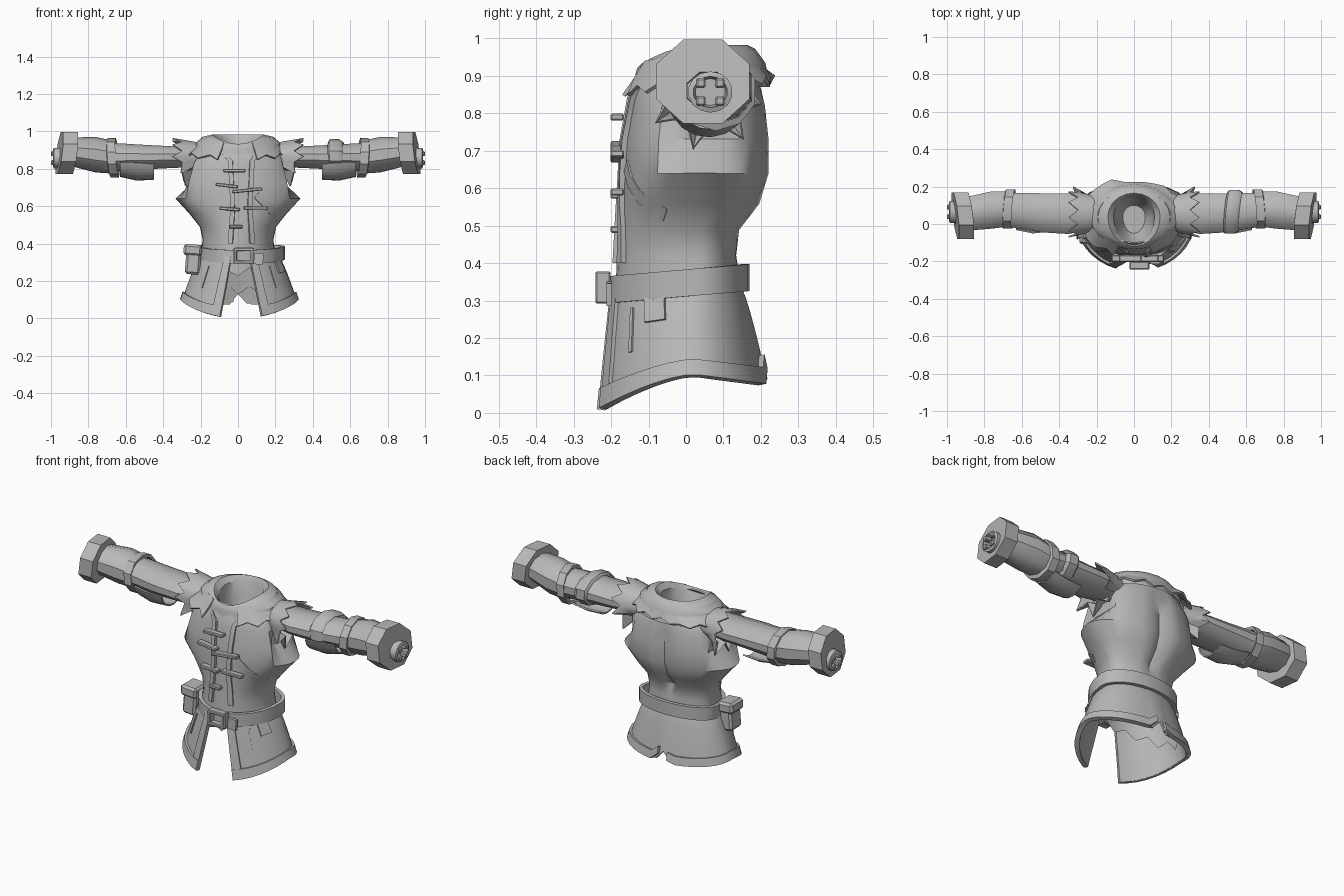
import bpy, bmesh, math, random
from math import sin, cos, pi, asin

random.seed(4)
old = bpy.data.objects.get("Cube")
if old:
    bpy.data.objects.remove(old)

SHADE = (.48, .48, .48, 1)
grey = bpy.data.materials.new("plain_grey")
grey.use_nodes = True
grey.diffuse_color = SHADE
grey.node_tree.nodes["Principled BSDF"].inputs["Base Color"].default_value = SHADE
made = []


def lerp(a, b, t):
    return a + (b - a) * t


def finish(name, bm, thick=0, bevel=0):
    bmesh.ops.recalc_face_normals(bm, faces=bm.faces)
    mesh = bpy.data.meshes.new(name)
    bm.to_mesh(mesh)
    bm.free()
    mesh.materials.append(grey)
    ob = bpy.data.objects.new(name, mesh)
    bpy.context.collection.objects.link(ob)
    if thick:
        mod = ob.modifiers.new("thickness", 'SOLIDIFY')
        mod.thickness, mod.offset = thick, 0
    if bevel:
        ob.modifiers.new("bevel", 'BEVEL').width = bevel
    made.append(ob)
    return ob


# Sheet or tube from a function of two indices
def grid(name, nu, nv, f, close=False, thick=0, caps=""):
    bm = bmesh.new()
    rows = [[bm.verts.new(f(i, j)) for i in range(nu)] for j in range(nv)]
    for a, b in zip(rows, rows[1:]):
        for i in range(nu if close else nu - 1):
            k = (i + 1) % nu
            bm.faces.new((a[i], a[k], b[k], b[i]))
    if "start" in caps:
        bm.faces.new(rows[0])
    if "end" in caps:
        bm.faces.new(rows[-1])
    return finish(name, bm, thick)


def box(name, loc, size, tilt=0, bevel=0):
    bm = bmesh.new()
    bmesh.ops.create_cube(bm, size=1)
    bmesh.ops.scale(bm, vec=size, verts=bm.verts)
    ob = finish(name, bm, 0, bevel)
    ob.location = loc
    ob.rotation_euler = (0, tilt, 0)
    return ob


# Torso: height, half width, front, back
BODY = [(.32, .2, -.185, .145), (.42, .185, -.18, .13), (.49, .2, -.175, .14),
        (.56, .255, -.17, .195), (.64, .33, -.165, .22), (.73, .31, -.16, .22),
        (.82, .285, -.145, .21), (.89, .24, -.13, .19), (.93, .16, -.1, .17)]
SEGS = 32


def oval(a, hx, front, back, mid=.04):
    ry = (mid - front) if cos(a) > 0 else (back - mid)
    return hx * sin(a), mid - ry * cos(a)


def body_point(i, j):
    z, hx, front, back = BODY[j]
    x, y = oval(2 * pi * i / SEGS, hx, front, back)
    if i == SEGS // 2 and .45 < z < .85:
        y -= .03
    # Sunken armholes
    if .7 < z < .85 and -.065 < y < .15:
        x = max(-.235, min(.235, x))
    return x, y, z


grid("torso", SEGS, len(BODY), body_point, True, .008)


def front_point(x, z, off=.01):
    for lo, hi in zip(BODY, BODY[1:]):
        if z <= hi[0]:
            t = (z - lo[0]) / (hi[0] - lo[0])
            hx, fr = lerp(lo[1], hi[1], t), lerp(lo[2], hi[2], t)
            return x, oval(asin(max(-1, min(1, x / hx))), hx, fr, .2)[1] - off, z
    return x, -.1, z


# Strip laid on the chest along a few points
def strip(name, pts, width, across=(1, 0), thick=.016, off=.01):
    def f(i, j):
        x, z = pts[j]
        return front_point(x + (i - .5) * width * across[0],
                           z + (i - .5) * width * across[1], off)
    grid(name, 2, len(pts), f, thick=thick)


strip("right_placket", [(-.1, .91), (-.04, .84), (-.035, .73), (-.03, .64), (-.03, .56),
                        (-.035, .49), (-.04, .4)], .024)
strip("left_placket", [(.12, .91), (.075, .84), (.07, .73), (.065, .64), (.065, .56),
                       (.07, .49), (.075, .4)], .024)
strip("chest_strap", [(.1, .66), (.14, .62), (.18, .575), (.21, .53)], .045, (.6, .7), .01, .004)

# Toggle bars
for x, z, w, tilt in [(-.02, .79, .12, 0), (-.06, .71, .12, .12), (.05, .685, .16, -.1),
                      (-.045, .585, .11, .08), (.095, .59, .13, 0), (-.01, .49, .07, 0)]:
    box("toggle_bar", (x, -.184, z), (w, .036, .018), tilt, .004)

# Neck: rolled collar with a bowl inside: height, half width, front, back, front dip
NECK = [(.87, .245, -.14, .225, .02), (.935, .232, -.135, .212, .03), (.972, .185, -.13, .185, .05),
        (.982, .14, -.12, .165, .05), (.955, .11, -.105, .15, .05), (.87, .1, -.09, .14, .02),
        (.78, .06, -.05, .1, 0)]


def neck_point(i, j):
    z, hx, front, back, dip = NECK[j]
    a = 2 * pi * i / 20
    x, y = oval(a, hx, front, back)
    return x, y, z - dip * max(0, cos(a)) ** 2


grid("collar", 20, len(NECK), neck_point, True, caps="end")


# Torn mantle around the collar, open at the front
def mantle_point(i, j):
    a = lerp(.4, 2 * pi - .4, i / 26)
    t = j / 2
    out = random.uniform(-.02, .02) if j == 2 else 0
    x, y = oval(a, lerp(.19, .275, t) + out, lerp(-.12, -.18, t) - out, lerp(.18, .237, t) + out)
    return x, y, lerp(.965, .875, t) - .03 * max(0, cos(a)) + (i % 2) * .022 * (j == 2)


grid("torn_mantle", 27, 3, mantle_point, thick=.01)


# Skirt: u runs round from the left front edge, t runs down
def skirt_point(u, t, off=0.0):
    s = t ** .8
    hx, front, back = lerp(.2, .3, s), lerp(-.19, -.235, t), lerp(.14, .2, s)
    start = asin(lerp(.05, .115, t) / hx)
    end = 2 * pi - asin(lerp(.04, .1, t) / hx)
    a = lerp(start, end, u)
    x, y = oval(a, hx + off, front - off, back + off, .02)
    c = cos(a)
    hem = .1 - .1 * max(c, 0) ** 1.5 - .025 * max(-c, 0)
    hem += max(0, .07 - abs(a - pi) * .5)
    return x + .008, y, lerp(.34, hem, t)


def skirt_patch(name, u0, u1, t0, t1, off, thick, nu=2, nv=6):
    grid(name, nu, nv, lambda i, j: skirt_point(lerp(u0, u1, i / (nu - 1)),
         lerp(t0, t1, j / (nv - 1)), off), thick=thick)


skirt_patch("skirt", 0, 1, 0, 1, 0, .012, 37, 7)
skirt_patch("hem_trim_left", 0, .485, .83, 1, .008, .022, 18, 2)
skirt_patch("hem_trim_right", .515, 1, .83, 1, .008, .022, 18, 2)
skirt_patch("left_edge_trim", 0, .03, 0, 1, .006, .02)
skirt_patch("right_edge_trim", .97, 1, 0, 1, .006, .02)
skirt_patch("side_tab", .12, .165, .1, .35, .012, .008)
for u in (.08, .9):
    skirt_patch("skirt_dart", u, u + .008, .2, .6, .006, .01)


# Torn lining under the skirt
def lining_point(i, j):
    a = 2 * pi * i / 24
    x, y = oval(a, lerp(.19, .235, j), -.15, lerp(.13, .17, j))
    ragged = (i % 2) * .05 + random.uniform(0, .03) + .1 * max(0, cos(a))
    return x, y, lerp(.34, .11 + ragged, j)


grid("torn_lining", 24, 2, lining_point, True)


# Belt, buckle and pouch
def belt_point(i, j):
    x, y = oval(2 * pi * i / 24, .225, -.2, .16)
    return x + .015, y, .347 + .09 * y + (j - .5) * .072


grid("belt", 24, 2, belt_point, True, .02)
for dx in (-.045, .045):
    box("buckle_side", (.03 + dx, -.222, .335), (.018, .04, .085), 0, .004)
for dz in (-.034, .034):
    box("buckle_bar", (.03, -.222, .335 + dz), (.1, .04, .018), 0, .004)
box("belt_end", (.11, -.205, .318), (.05, .016, .06), .1)
box("pouch", (-.24, -.05, .305), (.08, .1, .14), .08, .012)
box("pouch_flap", (-.242, -.05, .365), (.098, .115, .06), .08, .012)


# Arm tubes: stations of x, centre y, centre z, radius y, radius z
def tube(name, s, stations, n=12, shear=0, thick=0, caps="", arc=None):
    def f(i, j):
        x, cy, cz, ry, rz = stations[j]
        a = lerp(arc[0], arc[1], i / (n - 1)) if arc else 2 * pi * (i + .5) / n
        dy, dz = ry * cos(a), rz * sin(a)
        return s * (x + shear * (dy - dz)), cy + dy, cz + dz
    return grid(name, n, len(stations), f, not arc, thick, caps)


def shoulder_cap(name, s):
    def f(i, j):
        a = 2 * pi * i / 18
        spike = (i % 2) * (j == 2)
        low = max(0, -sin(a))
        r = lerp(.075, .1, j / 2) + spike * (.01 + .075 * low)
        x = lerp(.17, .3, j / 2) + spike * (.05 - .07 * low)
        return s * x, .055 + 1.12 * r * cos(a), .865 + .88 * r * sin(a)
    grid(name, 18, 3, f, True, .008)


for s, side in ((1, "left_"), (-1, "right_")):
    shoulder_cap(side + "shoulder_cap", s)
    tube(side + "upper_sleeve", s, [(.16, .06, .87, .08, .06), (.35, .055, .862, .112, .06),
         (.5, .06, .862, .108, .068), (.66, .075, .862, .095, .078)])
    tube(side + "elbow_band", s, [(.65, .08, .858, .1, .085), (.645, .08, .858, .11, .105),
         (.69, .08, .858, .11, .105), (.695, .08, .858, .1, .085)], 10, -.08)
    tube(side + "forearm", s, [(.67, .08, .862, .098, .088), (.76, .075, .875, .105, .095),
         (.89, .055, .89, .095, .077)], 10)
    # Thick eight sided cuff, recessed round the wrist
    tube(side + "cuff", s, [(.87, .05, .885, .09, .075), (.875, .045, .885, .135, .122),
         (.955, .045, .885, .135, .122), (.96, .06, .86, .062, .054),
         (.93, .06, .86, .06, .05)], 8, .12, caps="start end")
    tube(side + "wrist_ring", s, [(.93, .065, .857, .06, .055), (.985, .065, .857, .06, .055),
         (.99, .065, .857, .046, .042), (.95, .065, .857, .04, .036)], 14, caps="start end")
    for k in range(4):
        a = pi / 4 + k * pi / 2
        box(side + "wrist_fold", (s * .98, .065 + .036 * cos(a), .857 + .034 * sin(a)),
            (.04, .026, .026), 0, .005)
    tube(side + "hanging_flap", s, [(.45, .06, .84, .1, .095), (.54, .06, .85, .108, .11),
         (.63, .07, .85, .1, .09)], 7, 0, .008, arc=(pi * 1.05, pi * 1.75))

# Extra wrap on the left upper arm
tube("left_arm_wrap", 1, [(.49, .065, .868, .11, .075), (.5, .065, .868, .122, .09),
     (.55, .065, .868, .122, .09), (.57, .065, .868, .108, .075)], 10, .1)

# Bake thickness, then smooth while keeping edges sharp
for ob in bpy.context.selected_objects:
    ob.select_set(False)
for ob in made:
    ob.select_set(True)
bpy.context.view_layer.objects.active = made[0]
bpy.ops.object.convert(target='MESH')
bpy.ops.object.shade_smooth_by_angle(angle=math.radians(35))
